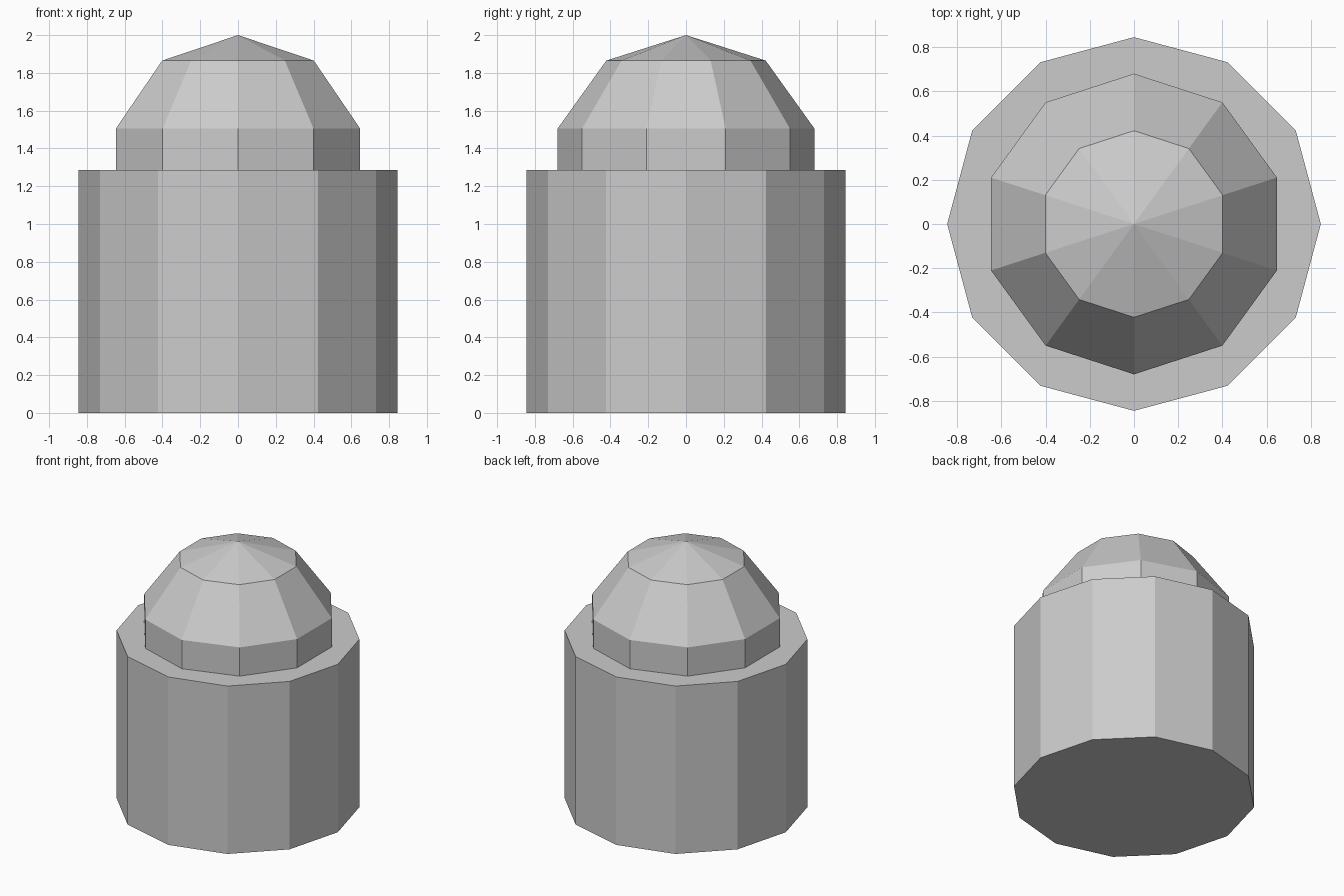
import bpy
import bmesh
from math import cos, sin, tau

cube = bpy.data.objects.get("Cube")
if cube:
    bpy.data.objects.remove(cube, do_unlink=True)

grey = bpy.data.materials.new("plain grey")
grey.use_nodes = True
COLOUR = (0.6, 0.6, 0.6, 1.0)
grey.diffuse_color = COLOUR
grey.node_tree.nodes["Principled BSDF"].inputs["Base Color"].default_value = COLOUR


def lathe(name, sides, profile):
    """Faceted solid from (radius, height) rings; one corner points to +y."""
    bm = bmesh.new()
    rings = []
    for radius, z in profile:
        if radius == 0:
            rings.append([bm.verts.new((0, 0, z))] * sides)
        else:
            rings.append([bm.verts.new((-radius * sin(tau * i / sides),
                                        radius * cos(tau * i / sides), z))
                          for i in range(sides)])
    # Side facets, triangles where a ring closes to a point
    for low, high in zip(rings, rings[1:]):
        for i in range(sides):
            j = (i + 1) % sides
            corners = [low[i], low[j], high[j], high[i]]
            bm.faces.new(list(dict.fromkeys(corners)))
    # Flat caps
    bm.faces.new(rings[0][::-1])
    if profile[-1][0] > 0:
        bm.faces.new(rings[-1])
    bm.normal_update()
    mesh = bpy.data.meshes.new(name)
    bm.to_mesh(mesh)
    bm.free()
    mesh.materials.append(grey)
    obj = bpy.data.objects.new(name, mesh)
    bpy.context.collection.objects.link(obj)
    return obj


# Twelve-sided drum
lathe("drum_body", 12, [(0.845, 0), (0.845, 1.285)])

# Ten-sided collar rising into a faceted dome
lathe("dome_cap", 10, [(0.68, 1.285), (0.68, 1.505), (0.422, 1.865), (0, 2.0)])
